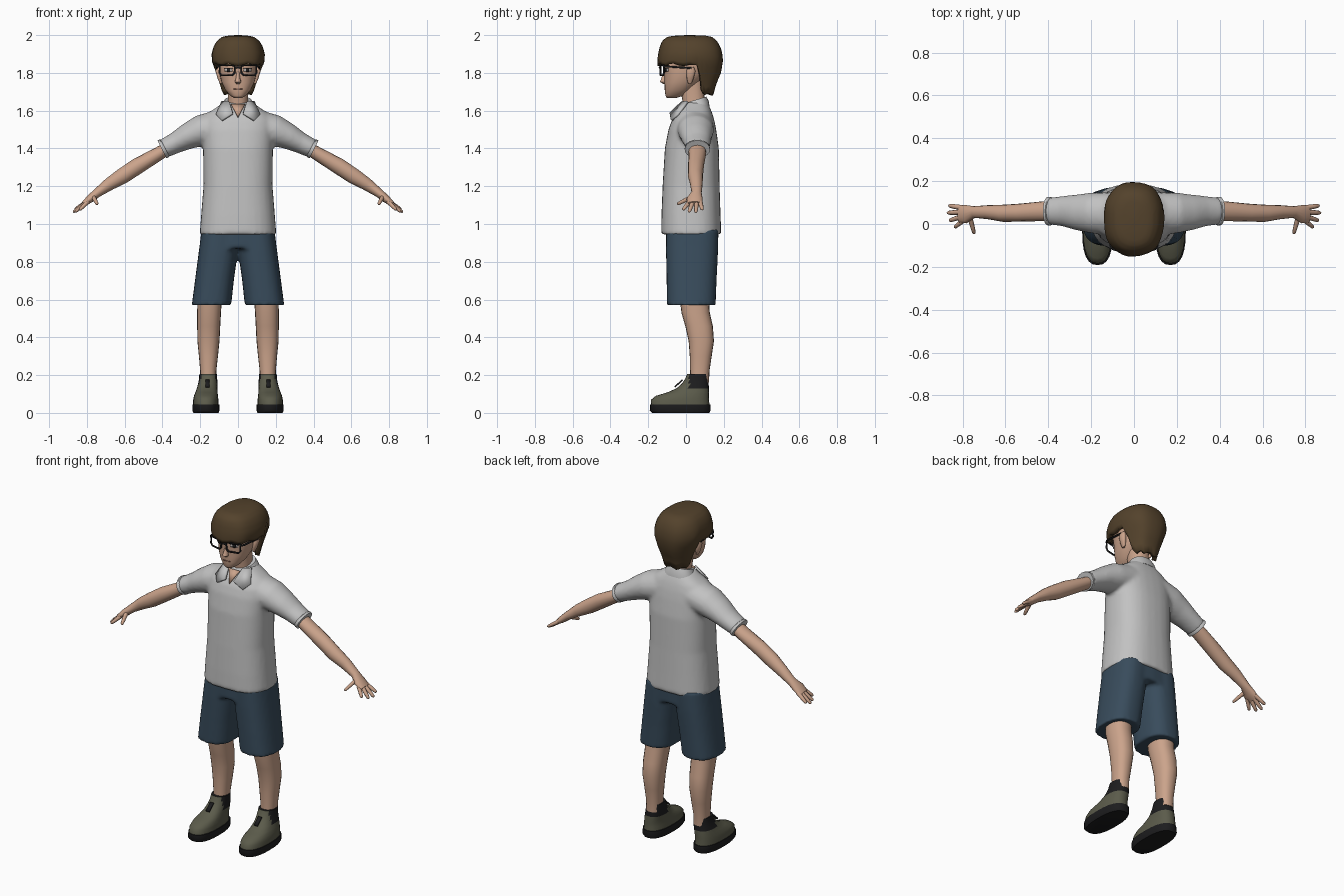
import bpy, bmesh, math
from mathutils import Vector

def material(name, r, g, b):
    m = bpy.data.materials.new(name)
    m.diffuse_color = (r, g, b, 1)
    return m

SKIN = material("skin", .60, .37, .26)
SHIRT = material("light grey", .54, .54, .54)
SHORTS = material("dark blue", .040, .072, .107)
HAIR = material("brown", .088, .055, .025)
SHOE = material("olive", .105, .105, .070)
BLACK = material("black", .012, .012, .013)
WHITE = material("eye white", .55, .52, .50)
LIP = material("lip", .30, .14, .10)

def power(c, e):
    return math.copysign(abs(c) ** (2 / e), c)

def ring(c, a, b, n, e):
    """Superellipse around c with half axes a and b."""
    out = []
    for i in range(n):
        t = 2 * math.pi * i / n
        out.append(Vector(c) + a * power(math.cos(t), e) + b * power(math.sin(t), e))
    return out

def stack(rows, n=28, e=2.3):
    """Horizontal rings from rows of (z, x0, x1, y0, y1)."""
    return [ring(((x0 + x1) / 2, (y0 + y1) / 2, z), Vector(((x1 - x0) / 2, 0, 0)),
                 Vector((0, (y1 - y0) / 2, 0)), n, e) for z, x0, x1, y0, y1 in rows]

def limb(pts, n=16, sx=1):
    """Rings across a path of (x, y, z, radius along y, radius across)."""
    p = [Vector((sx * q[0], q[1], q[2])) for q in pts]
    out = []
    for i, q in enumerate(pts):
        t = (p[min(i + 1, len(p) - 1)] - p[max(i - 1, 0)]).normalized()
        b = t.cross(Vector((0, 1, 0))).normalized()
        out.append(ring(p[i], b.cross(t) * q[3], b * q[4], n, 2))
    return out

def finish(name, bm, mats, mirror=False, angle=50):
    bmesh.ops.recalc_face_normals(bm, faces=bm.faces)
    me = bpy.data.meshes.new(name)
    bm.to_mesh(me)
    bm.free()
    ob = bpy.data.objects.new(name, me)
    bpy.context.collection.objects.link(ob)
    for m in mats:
        me.materials.append(m)
    bpy.ops.object.select_all(action='DESELECT')
    ob.select_set(True)
    bpy.context.view_layer.objects.active = ob
    bpy.ops.object.shade_smooth_by_angle(angle=math.radians(angle))
    if mirror:
        ob.modifiers.new("mirror", 'MIRROR')
    return ob

def loft(name, parts, mats, mirror=False, rule=None, angle=50):
    bm = bmesh.new()
    for rings in parts:
        vs = [[bm.verts.new(v) for v in r] for r in rings]
        n = len(vs[0])
        for lo, hi in zip(vs, vs[1:]):
            for i in range(n):
                bm.faces.new((lo[i], lo[(i + 1) % n], hi[(i + 1) % n], hi[i]))
        bm.faces.new(vs[0])
        bm.faces.new(vs[-1])
    if rule:
        for f in bm.faces:
            f.material_index = rule(f.calc_center_median())
    return finish(name, bm, mats, mirror, angle)

def plate(name, pts, mat, mirror=False, thick=.008):
    bm = bmesh.new()
    bm.faces.new([bm.verts.new(p) for p in pts])
    ob = finish(name, bm, [mat], mirror)
    s = ob.modifiers.new("thickness", 'SOLIDIFY')
    s.thickness, s.offset = thick, 0
    return ob

def blend(ob, size, steps):
    """Fuse overlapping volumes into one soft surface."""
    r = ob.modifiers.new("fuse", 'REMESH')
    r.mode, r.voxel_size, r.use_smooth_shade = 'VOXEL', size, True
    s = ob.modifiers.new("soften", 'SMOOTH')
    s.factor, s.iterations = .5, steps

# Shirt: torso and sleeves fused
torso = stack([(.945, -.203, .203, -.132, .187), (1.05, -.195, .195, -.13, .183),
               (1.2, -.183, .183, -.124, .178), (1.4, -.185, .185, -.112, .174),
               (1.5, -.19, .19, -.093, .160), (1.55, -.185, .185, -.075, .150),
               (1.59, -.155, .155, -.048, .138), (1.62, -.11, .11, -.028, .125),
               (1.645, -.075, .075, -.012, .11)], 32, 2.5)
sleeve = [(.10, .048, 1.515, .10, .09), (.2, .052, 1.493, .095, .083), (.27, .055, 1.462, .083, .068),
          (.33, .06, 1.43, .071, .056), (.397, .06, 1.397, .063, .05)]
blend(loft("shirt", [torso, limb(sleeve, 24), limb(sleeve, 24, -1)], [SHIRT]), .011, 5)
loft("sleeve_cuff", [limb([(.385, .06, 1.404, .061, .048), (.39, .06, 1.401, .067, .053),
                           (.402, .06, 1.395, .067, .053)], 20)], [SHIRT], True)

# Collar band, flaps and open neck
band = stack([(1.615, -.098, .098, -.02, .125), (1.645, -.085, .085, -.015, .12),
              (1.672, -.07, .07, -.008, .108)])
for r in band:
    for v in r:
        v.z += .3 * (v.y - .10)
loft("collar_band", [band], [SHIRT])
plate("collar_flap", [(.085, .01, 1.648), (.115, -.042, 1.578), (.085, -.076, 1.548),
                      (.027, -.083, 1.585), (.045, -.022, 1.645)], SHIRT, True, .012)
plate("open_neck", [(-.036, -.034, 1.632), (.036, -.034, 1.632), (0, -.082, 1.565)], SKIN)

# Shorts
leg = stack([(.57, .036, .245, -.10, .157), (.70, .022, .228, -.103, .162),
             (.86, .0, .207, -.106, .17), (.97, -.01, .193, -.105, .172)], 28, 2.5)
leg2 = [[Vector((-v.x, v.y, v.z)) for v in r] for r in leg]
hips = stack([(.87, -.2, .2, -.106, .17), (.98, -.19, .19, -.105, .172)], 28, 2.5)
blend(loft("shorts", [leg, leg2, hips], [SHORTS]), .011, 3)

# Bare legs
loft("leg", [stack([(.16, .115, .2, .022, .122), (.22, .115, .2, .022, .124),
                    (.3, .106, .207, .02, .136), (.38, .098, .215, .014, .148),
                    (.46, .094, .216, -.004, .142), (.53, .09, .216, -.024, .126),
                    (.62, .085, .215, -.035, .12)], 20)], [SKIN], True)

# Shoes: upper with sock-coloured top, and sole
loft("shoe_and_sock", [stack([(.04, .103, .238, -.187, .124), (.07, .104, .237, -.184, .122),
                              (.09, .106, .233, -.160, .122), (.108, .108, .226, -.100, .122),
                              (.13, .109, .218, -.05, .121), (.155, .109, .211, -.022, .12),
                              (.18, .11, .206, -.005, .12), (.205, .111, .205, .006, .119)], 24, 2.4)],
     [SHOE, BLACK], True, lambda c: int(c.z > .13 and c.y > .015))
loft("sole", [stack([(.0, .103, .235, -.18, .123), (.012, .098, .242, -.192, .130),
                     (.045, .099, .241, -.191, .129)], 24, 2.5)], [BLACK], True)
plate("laces", [(.15, -.06, .137), (.172, -.06, .137), (.172, -.018, .175), (.15, -.018, .175)], BLACK, True)

# Arms, hands and fingers
arm = [(.35, .06, 1.415, .045, .033), (.42, .06, 1.372, .046, .036), (.53, .053, 1.308, .042, .043),
       (.61, .05, 1.255, .040, .042), (.68, .055, 1.212, .033, .034), (.745, .056, 1.165, .027, .024),
       (.785, .046, 1.132, .043, .021), (.815, .046, 1.108, .040, .014)]
digits = [((.80, .075, 1.118), (.865, .086, 1.076)), ((.80, .056, 1.118), (.872, .052, 1.062)),
          ((.80, .036, 1.118), (.862, .016, 1.064)), ((.795, .018, 1.118), (.838, -.016, 1.075)),
          ((.765, .028, 1.142), (.745, -.046, 1.105))]
hand = []
for a, b in digits:
    a, b = Vector(a), Vector(b)
    hand.append(limb([(*a, .013, .012), (*a.lerp(b, .6), .011, .010), (*a.lerp(b, .92), .009, .008),
                      (*b, .004, .004)], 8))
loft("arm_and_hand", [limb(arm)] + hand, [SKIN], True, angle=70)

# Head, neck, nose and ears
loft("neck", [stack([(1.56, -.06, .06, -.01, .11), (1.65, -.053, .053, -.018, .10),
                     (1.76, -.055, .055, -.04, .09)], 20)], [SKIN])
loft("head", [stack([(1.668, -.022, .022, -.102, -.05), (1.68, -.042, .042, -.109, -.01),
                     (1.71, -.068, .068, -.112, .03), (1.75, -.087, .087, -.114, .07),
                     (1.80, -.099, .099, -.115, .12), (1.85, -.103, .103, -.122, .14),
                     (1.92, -.095, .095, -.105, .14), (1.96, -.06, .06, -.06, .10)])], [SKIN], angle=70)
loft("nose", [stack([(1.742, -.010, .010, -.122, -.09), (1.752, -.017, .017, -.139, -.09),
                     (1.775, -.011, .011, -.130, -.09), (1.81, -.008, .008, -.117, -.09)], 10)], [SKIN])
loft("ear", [stack([(1.745, .085, .097, .010, .030), (1.77, .085, .108, .004, .040),
                    (1.81, .088, .120, .002, .050), (1.83, .09, .113, .010, .042)], 12)], [SKIN], True)

# Eyes, brows and mouth as thin plates
def panel(name, x0, x1, z0, z1, ya, yb, mat, mirror=True):
    plate(name, [(x0, ya, z0), (x1, yb, z0), (x1, yb, z1), (x0, ya, z1)], mat, mirror, .005)

panel("eye_white", .030, .070, 1.808, 1.822, -.112, -.095, WHITE)
panel("iris", .042, .058, 1.806, 1.823, -.111, -.105, BLACK)
panel("upper_lid", .027, .073, 1.822, 1.827, -.115, -.096, BLACK)
panel("brow", .025, .078, 1.840, 1.847, -.118, -.096, HAIR)
panel("mouth", 0, .024, 1.713, 1.717, -.114, -.107, LIP)

# Hair: shell with a hem that is high at the face and low at the nape
table = [(2.0, .005, .02, .03), (1.998, .05, -.06, .10), (1.99, .085, -.10, .14), (1.97, .112, -.125, .163),
         (1.94, .130, -.138, .182), (1.90, .141, -.147, .194), (1.86, .139, -.151, .196),
         (1.80, .117, -.145, .186), (1.74, .102, -.13, .160), (1.67, .084, -.1, .142)]

def hair_size(z):
    for p, q in zip(table, table[1:]):
        if z >= q[0]:
            k = (p[0] - z) / (p[0] - q[0])
            return [a + (b - a) * k for a, b in zip(p[1:], q[1:])]
    return table[-1][1:]

bm = bmesh.new()
N, ROWS = 40, 14
grid = []
for j in range(ROWS + 1):
    row = []
    for i in range(N):
        a = 2 * math.pi * i / N
        s = math.sin(a)
        k = min(1, max(0, (s - .08) / .5))
        hem = 1.843 - .157 * k * k * (3 - 2 * k) + .007 * math.sin(9 * a)
        z = 2 - (2 - hem) * (j / ROWS) ** 1.8
        rx, yf, yb = hair_size(z)
        lump = 1 + .012 * math.sin(7 * a + 1) * j / ROWS
        row.append(bm.verts.new((rx * power(math.cos(a), 2.4) * lump,
                                 (yf + yb) / 2 + (yb - yf) / 2 * power(s, 2.4) * lump, z)))
    grid.append(row)
for lo, hi in zip(grid, grid[1:]):
    for i in range(N):
        bm.faces.new((lo[i], lo[(i + 1) % N], hi[(i + 1) % N], hi[i]))
bm.faces.new(grid[0])
hair = finish("hair", bm, [HAIR], angle=60)
s = hair.modifiers.new("thickness", 'SOLIDIFY')
s.thickness, s.offset = .025, -1

# Glasses: lens rims, bridge and temples
cu = bpy.data.curves.new("glasses", 'CURVE')
cu.dimensions, cu.bevel_depth, cu.bevel_resolution = '3D', .0055, 1

def wire(pts, sx, cyclic):
    sp = cu.splines.new('POLY')
    sp.points.add(len(pts) - 1)
    for p, q in zip(sp.points, pts):
        p.co = (sx * q[0], q[1], q[2], 1)
    sp.use_cyclic_u = cyclic

for sx in (1, -1):
    wire([(.017, -.136, 1.838), (.096, -.118, 1.842), (.098, -.117, 1.80), (.088, -.120, 1.787),
          (.030, -.134, 1.787), (.018, -.136, 1.80)], sx, True)
    wire([(.097, -.118, 1.834), (.110, -.10, 1.834), (.112, .03, 1.825)], sx, False)
wire([(-.018, -.136, 1.826), (0, -.140, 1.830), (.018, -.136, 1.826)], 1, False)
cu.materials.append(BLACK)
bpy.context.collection.objects.link(bpy.data.objects.new("glasses", cu))
